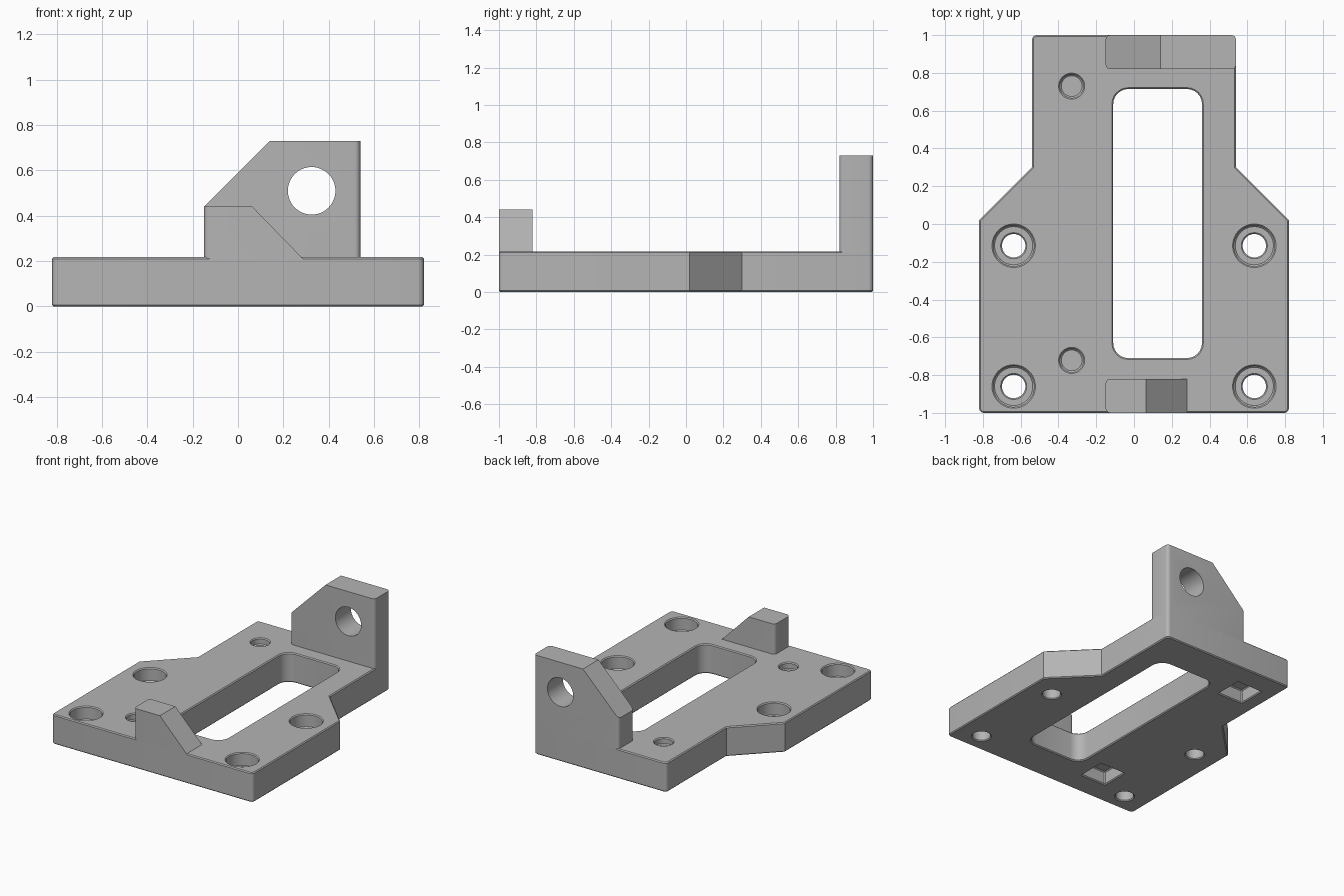
import bpy, bmesh, math
from mathutils import Matrix

cube = bpy.data.objects.get("Cube")
if cube:
    bpy.data.objects.remove(cube, do_unlink=True)

grey = bpy.data.materials.new("machined grey")
grey.use_nodes = True
colour = (0.46, 0.46, 0.46, 1)
grey.diffuse_color = colour
grey.node_tree.nodes["Principled BSDF"].inputs["Base Color"].default_value = colour

THICK = 0.217


def finish(bm, name):
    bmesh.ops.recalc_face_normals(bm, faces=bm.faces)
    mesh = bpy.data.meshes.new(name)
    bm.to_mesh(mesh)
    bm.free()
    mesh.materials.append(grey)
    ob = bpy.data.objects.new(name, mesh)
    bpy.context.collection.objects.link(ob)
    return ob


def prism(name, points, offset, radius=0):
    """Extrude a closed outline by offset and round its upright edges."""
    bm = bmesh.new()
    face = bm.faces.new([bm.verts.new(p) for p in points])
    extra = bmesh.ops.extrude_face_region(bm, geom=[face])["geom"]
    bmesh.ops.translate(bm, vec=offset,
                        verts=[v for v in extra if isinstance(v, bmesh.types.BMVert)])
    if radius:
        upright = []
        for e in bm.edges:
            d = (e.verts[1].co - e.verts[0].co).normalized()
            if abs(d.z) > 0.99 and e.calc_face_angle(0) > 1.2:
                upright.append(e)
        bmesh.ops.bevel(bm, geom=upright, offset=radius, segments=6,
                        profile=0.5, affect='EDGES')
    return finish(bm, name)


def block(name, x0, x1, y0, y1, z0, z1, radius=0):
    pts = [(x0, y0, z0), (x1, y0, z0), (x1, y1, z0), (x0, y1, z0)]
    return prism(name, pts, (0, 0, z1 - z0), radius)


def cylinder(name, x, y, z, radius, depth, along_y=False):
    bm = bmesh.new()
    turn = Matrix.Rotation(math.pi / 2, 4, 'X') if along_y else Matrix()
    bmesh.ops.create_cone(bm, cap_ends=True, segments=48, radius1=radius,
                          radius2=radius, depth=depth,
                          matrix=Matrix.Translation((x, y, z)) @ turn)
    return finish(bm, name)


def apply(ob, kind, **settings):
    mod = ob.modifiers.new(kind.lower(), kind)
    for key, value in settings.items():
        setattr(mod, key, value)
    bpy.context.view_layer.objects.active = ob
    bpy.ops.object.modifier_apply(modifier=mod.name)


def cut(ob, cutter):
    cutter.hide_render = True
    apply(ob, 'BOOLEAN', operation='DIFFERENCE', solver='EXACT', object=cutter)
    bpy.data.objects.remove(cutter, do_unlink=True)


# Base plate with a narrower back
half = [(0.82, -1), (0.82, 0.02), (0.54, 0.3), (0.54, 1)]
outline = half + [(-x, y) for x, y in reversed(half)]
plate = prism("base_plate", [(x, y, 0) for x, y in outline], (0, 0, THICK), 0.025)

# Long window
cut(plate, block("window_cutter", -0.11, 0.36, -0.71, 0.715, -0.1, 0.4, 0.08))

# Counterbored mounting holes
for x in (-0.637, 0.637):
    for y in (-0.115, -0.86):
        cut(plate, cylinder("bore_cutter", x, y, THICK, 0.108, 0.2))
        cut(plate, cylinder("bolt_cutter", x, y, 0.1, 0.062, 0.4))

# Shallow round recesses above, square pockets below
for y in (-0.722, 0.73):
    cut(plate, cylinder("recess_cutter", -0.33, y, THICK, 0.062, 0.1))
    cut(plate, block("pocket_cutter", -0.43, -0.23, y - 0.1, y + 0.1, -0.1, 0.1))

# Fine edge break
apply(plate, 'BEVEL', width=0.007, segments=1, limit_method='ANGLE',
      angle_limit=math.radians(60), use_clamp_overlap=False)

# Tall back bracket with a cross hole
foot = THICK - 0.008
tall = [(-0.15, foot), (-0.15, 0.44), (0.14, 0.73), (0.54, 0.73), (0.54, foot)]
bracket = prism("back_bracket", [(x, 0.82, z) for x, z in tall], (0, 0.18, 0), 0.025)
cut(bracket, cylinder("cross_hole_cutter", 0.325, 0.9, 0.51, 0.105, 0.6, True))

# Low front lug with a sloped side
low = [(-0.15, foot), (-0.15, 0.44), (0.063, 0.44), (0.288, foot)]
lug = prism("front_lug", [(x, -1, z) for x, z in low], (0, 0.18, 0), 0.025)

for ob in (plate, bracket, lug):
    bpy.ops.object.select_all(action='DESELECT')
    ob.select_set(True)
    bpy.context.view_layer.objects.active = ob
    bpy.ops.object.shade_smooth_by_angle(angle=math.radians(30))
